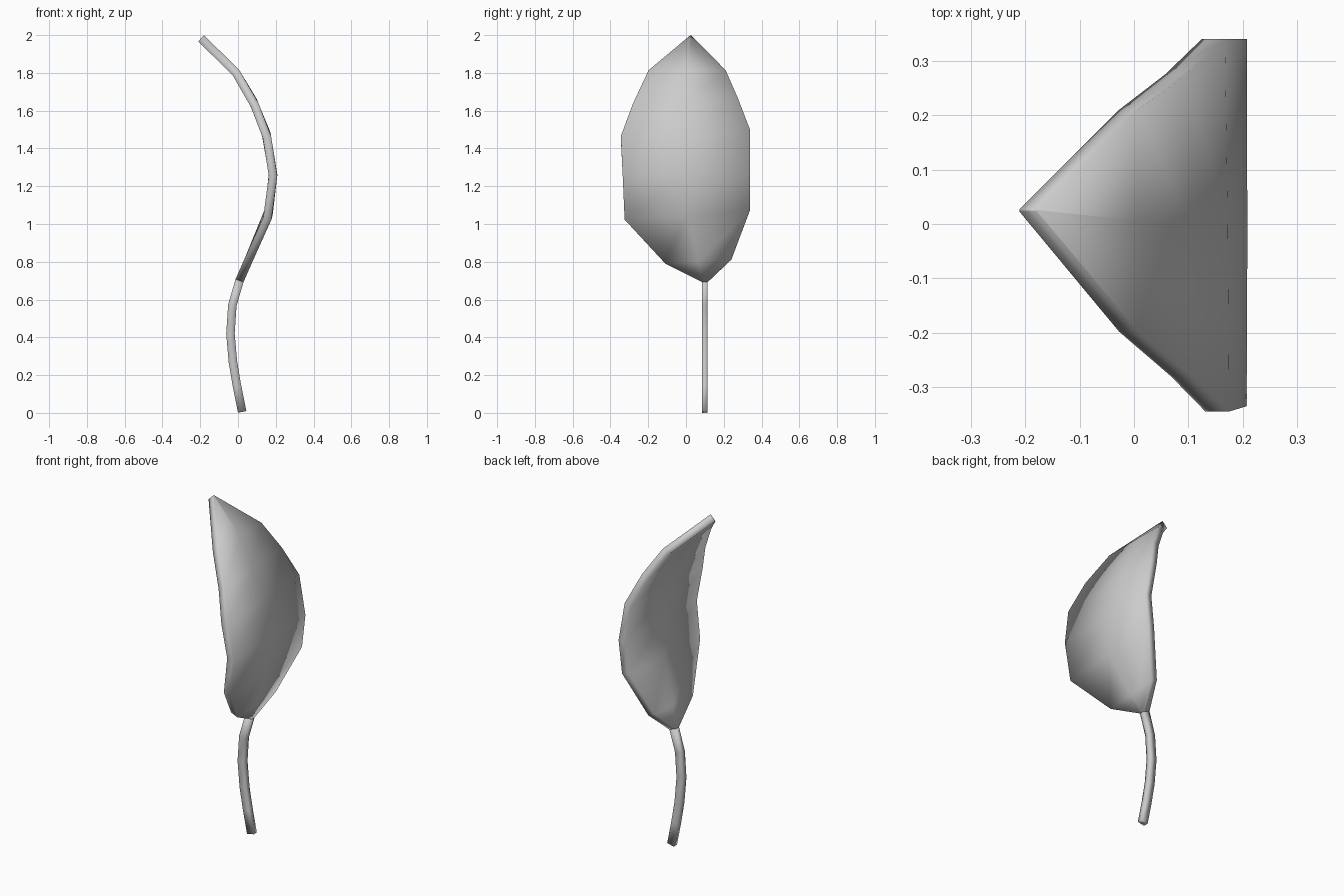
import bpy, bmesh
from mathutils import Vector

if "Cube" in bpy.data.objects:
    bpy.data.objects.remove(bpy.data.objects["Cube"])

# Side profile shared by stem and blade: (x, z)
SPINE = [(0.022, 0.005), (-0.005, 0.14), (-0.027, 0.27), (-0.04, 0.42), (-0.03, 0.57),
         (0.008, 0.70), (0.087, 0.88), (0.16, 1.04), (0.186, 1.26), (0.15, 1.48),
         (0.08, 1.65), (-0.01, 1.80), (-0.195, 1.983)]
HALF = 0.0225


def spine_x(z):
    i = 0
    while i < len(SPINE) - 2 and z > SPINE[i + 1][1]:
        i += 1
    (x0, z0), (x1, z1) = SPINE[i], SPINE[i + 1]
    return x0 + (x1 - x0) * (z - z0) / (z1 - z0)


def normal(z):
    d = 0.06
    t = Vector((spine_x(z + d) - spine_x(z - d), 0, 2 * d)).normalized()
    return Vector((t.z, 0, -t.x)) * HALF


def slab(name, rows):
    """Skin a closed strip over rows of (y left, z left, y right, z right)."""
    bm = bmesh.new()
    rings = []
    for yl, zl, yr, zr in rows:
        ring = []
        stations = [(yl, zl), ((yl + yr) / 2, (zl + zr) / 2), (yr, zr)]
        for side, pts in ((1, stations), (-1, stations[::-1])):
            for y, z in pts:
                p = Vector((spine_x(z), y, z)) + normal(z) * side
                ring.append(bm.verts.new(p))
        rings.append(ring)
    for a, b in zip(rings, rings[1:]):
        for i in range(6):
            j = (i + 1) % 6
            bm.faces.new((a[i], a[j], b[j], b[i]))
    bm.faces.new(rings[0][::-1])
    bm.faces.new(rings[-1])
    bmesh.ops.recalc_face_normals(bm, faces=bm.faces)
    for f in bm.faces:
        f.smooth = True
    me = bpy.data.meshes.new(name)
    bm.to_mesh(me)
    bm.free()
    ob = bpy.data.objects.new(name, me)
    bpy.context.collection.objects.link(ob)
    return ob


# Stem
slab("stem", [(0.085, z, 0.115, z) for _, z in SPINE[:6]])

# Leaf blade
slab("leaf_blade", [
    (0.085, 0.70, 0.115, 0.70),
    (-0.11, 0.80, 0.24, 0.82),
    (-0.325, 1.03, 0.338, 1.075),
    (-0.335, 1.255, 0.34, 1.265),
    (-0.345, 1.46, 0.34, 1.49),
    (-0.28, 1.63, 0.275, 1.655),
    (-0.198, 1.80, 0.21, 1.80),
    (0.023, 1.983, 0.027, 1.983),
])
